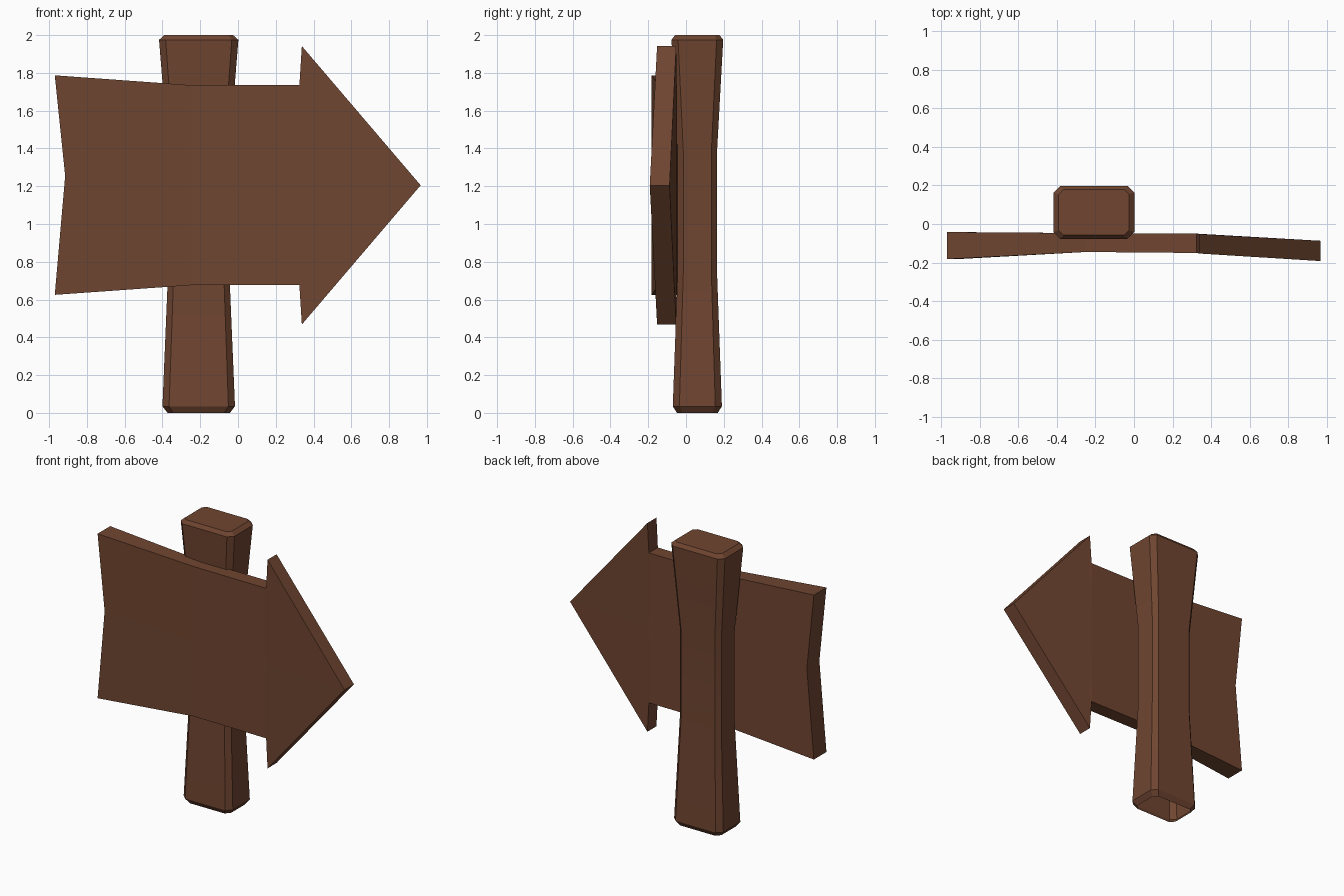
import bpy
import bmesh

if "Cube" in bpy.data.objects:
    bpy.data.objects.remove(bpy.data.objects["Cube"])

wood = bpy.data.materials.new("brown wood")
wood.diffuse_color = (0.16, 0.06, 0.03, 1)
wood.use_nodes = True
wood.node_tree.nodes["Principled BSDF"].inputs["Base Color"].default_value = wood.diffuse_color


def make_object(name, bm):
    bmesh.ops.recalc_face_normals(bm, faces=bm.faces[:])
    mesh = bpy.data.meshes.new(name)
    bm.to_mesh(mesh)
    bm.free()
    mesh.materials.append(wood)
    obj = bpy.data.objects.new(name, mesh)
    bpy.context.collection.objects.link(obj)
    return obj


# Post: chamfered rectangle rings, waisted in the middle, open underneath
def ring(bm, z, hx, hy, c):
    pts = [(hx, hy - c), (hx - c, hy), (c - hx, hy), (-hx, hy - c),
           (-hx, c - hy), (c - hx, -hy), (hx - c, -hy), (hx, c - hy)]
    return [bm.verts.new((-0.208 + x, 0.06 + y, z)) for x, y in pts]


bm = bmesh.new()
sections = [(0, 0.165, 0.108, 0.03), (0.035, 0.192, 0.13, 0.035),
            (0.75, 0.162, 0.104, 0.03), (1.38, 0.162, 0.104, 0.03),
            (1.975, 0.21, 0.137, 0.035), (2, 0.182, 0.118, 0.025)]
rings = [ring(bm, *s) for s in sections]
for a, b in zip(rings, rings[1:]):
    for i in range(8):
        j = (i + 1) % 8
        bm.faces.new((a[i], a[j], b[j], b[i]))
bm.faces.new(rings[-1])
post = make_object("post", bm)
bpy.context.view_layer.objects.active = post
post.select_set(True)
bpy.ops.object.shade_smooth_by_angle(angle=0.5)

# Arrow board: columns of top, middle, bottom points with front and back depth
MID = 1.205
columns = [  # x edge, x middle, z top, z middle, z bottom, y front, y back
    (-0.97, -0.915, 1.787, 1.255, 0.625, -0.182, -0.042),
    (-0.25, -0.25, 1.735, MID, 0.676, -0.145, -0.047),
    (0.325, 0.325, 1.735, MID, 0.676, -0.15, -0.05)]
bm = bmesh.new()
sides = []
for k in (5, 6):
    cols = [[bm.verts.new((c[0], c[k], c[2])), bm.verts.new((c[1], c[k], c[3])),
             bm.verts.new((c[0], c[k], c[4]))] for c in columns]
    y_barb, y_tip = ((-0.153, -0.192), (-0.052, -0.087))[k - 5]
    top, tip, low = [bm.verts.new(p) for p in (
        (0.338, y_barb, 1.942), (0.967, y_tip, MID), (0.338, y_barb, 0.468))]
    for a, b in zip(cols, cols[1:]):
        for i in (0, 1):
            bm.faces.new((a[i], a[i + 1], b[i + 1], b[i]))
    t, m, b = cols[2]
    for tri in ((t, m, top), (m, tip, top), (m, low, tip), (m, b, low)):
        bm.faces.new(tri)
    sides.append([cols[0][0], cols[1][0], t, top, tip, low, b,
                  cols[1][2], cols[0][2], cols[0][1]])

# Board rim joining front and back outlines
front, back = sides
for i in range(len(front)):
    j = (i + 1) % len(front)
    bm.faces.new((front[i], front[j], back[j], back[i]))
make_object("arrow_board", bm)
